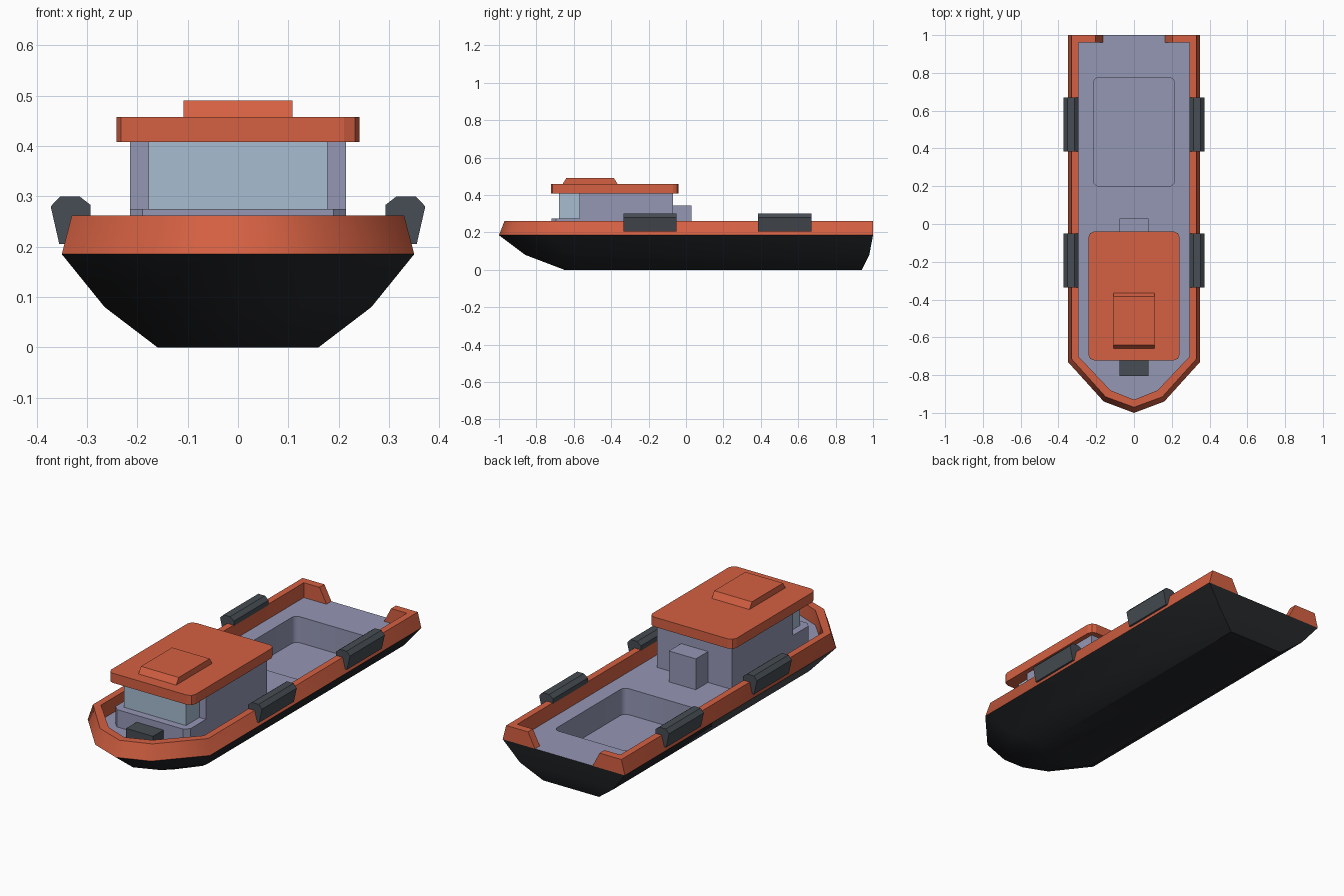
import bpy, bmesh, math

if "Cube" in bpy.data.objects:
    bpy.data.objects.remove(bpy.data.objects["Cube"])


def mat(name, rgb):
    m = bpy.data.materials.new(name)
    m.diffuse_color = (*rgb, 1)
    m.use_nodes = True
    m.node_tree.nodes["Principled BSDF"].inputs["Base Color"].default_value = m.diffuse_color
    return m


ORANGE = mat("orange", (0.66, 0.118, 0.055))
BLACK = mat("hull_black", (0.018, 0.020, 0.023))
RUBBER = mat("rubber_grey", (0.062, 0.074, 0.088))
LAVENDER = mat("lavender_grey", (0.30, 0.31, 0.46))
GLASS = mat("glass_blue", (0.39, 0.51, 0.64))
DECK = 0.185


def finish(bm, name, material, smooth=None):
    bmesh.ops.recalc_face_normals(bm, faces=bm.faces)
    me = bpy.data.meshes.new(name)
    bm.to_mesh(me)
    bm.free()
    ob = bpy.data.objects.new(name, me)
    bpy.context.collection.objects.link(ob)
    me.materials.append(material)
    if smooth:
        bpy.ops.object.select_all(action='DESELECT')
        ob.select_set(True)
        bpy.context.view_layer.objects.active = ob
        bpy.ops.object.shade_smooth_by_angle(angle=math.radians(smooth))
    return ob


def loft(name, rings, material, closed=False, caps=True, smooth=None):
    """Skin a list of equal-length rings; cap the first and last."""
    bm = bmesh.new()
    vs = [[bm.verts.new(p) for p in r] for r in rings]
    n = len(rings[0])
    for a, b in zip(vs, vs[1:]):
        for i in range(n if closed else n - 1):
            j = (i + 1) % n
            bm.faces.new((a[i], a[j], b[j], b[i]))
    if caps:
        bm.faces.new(vs[0])
        bm.faces.new(vs[-1])
    return finish(bm, name, material, smooth)


def prism(name, outline, z0, z1, material):
    return loft(name, [[(x, y, z) for x, y in outline] for z in (z0, z1)], material, closed=True)


def box(name, x, y0, y1, z0, z1, material):
    return prism(name, [(-x, y0), (x, y0), (x, y1), (-x, y1)], z0, z1, material)


def rounded(x, y0, y1, r, steps):
    """Rectangle outline with rounded corners."""
    pts = []
    for cx, cy, a in ((x - r, y1 - r, 0), (r - x, y1 - r, 90), (r - x, y0 + r, 180), (x - r, y0 + r, 270)):
        for i in range(steps + 1):
            t = math.radians(a + 90 * i / steps)
            pts.append((cx + r * math.cos(t), cy + r * math.sin(t)))
    return pts


def plan(half, z):
    """Mirror half a boat outline (stern to bow) into a full open path."""
    return [(x, y, z) for x, y in half] + [(-x, y, z) for x, y in half[-2::-1]]


SHEER = [(0.35, 1), (0.35, -0.73), (0.16, -0.94), (0, -1)]
CHINE = [(0.265, 0.98), (0.265, -0.63), (0.125, -0.81), (0, -0.86)]
KEEL = [(0.16, 0.94), (0.16, -0.52), (0.075, -0.625), (0, -0.65)]
RIM_OUT = [(0.33, 1), (0.33, -0.715), (0.15, -0.915), (0, -0.97)]
RIM_IN = [(0.295, 1), (0.295, -0.70), (0.125, -0.88), (0, -0.93)]

# Hull: three stacked outlines, open at the top where the deck sits
bm = bmesh.new()
rings = [[bm.verts.new(p) for p in plan(h, z)] for h, z in ((KEEL, 0), (CHINE, 0.08), (SHEER, DECK))]
for a, b in zip(rings, rings[1:]):
    for i in range(len(a)):
        j = (i + 1) % len(a)
        bm.faces.new((a[i], a[j], b[j], b[i]))
bm.faces.new(rings[0])
finish(bm, "hull", BLACK, 35)

# Bulwark: a rim section swept around the bow
sections = [plan(SHEER, DECK), plan(RIM_OUT, 0.262), plan(RIM_IN, 0.262), plan(RIM_IN, DECK)]
loft("bulwark", list(zip(*sections)), ORANGE, closed=True, smooth=45)

# Stern stubs at the ends of the bulwark
for s, side in ((1, "right"), (-1, "left")):
    prof = [(0.30, DECK), (0.165, DECK), (0.205, 0.262), (0.30, 0.262)]
    loft("stern_stub_" + side, [[(s * x, y, z) for x, z in prof] for y in (0.96, 1)],
         ORANGE, closed=True)

# Deck with a sunken cargo well
bm = bmesh.new()


def loop(pts):
    vs = [bm.verts.new(p) for p in pts]
    return vs, [bm.edges.new((vs[i], vs[(i + 1) % len(vs)])) for i in range(len(vs))]


well = rounded(0.215, 0.20, 0.775, 0.03, 4)
_, outer = loop(plan(SHEER, DECK))
top, inner = loop([(x, y, DECK) for x, y in well])
bmesh.ops.triangle_fill(bm, edges=outer + inner, use_beauty=True, normal=(0, 0, 1))
floor = [bm.verts.new((x, y, 0.05)) for x, y in well]
for i in range(len(top)):
    j = (i + 1) % len(top)
    bm.faces.new((top[i], top[j], floor[j], floor[i]))
bm.faces.new(floor)
finish(bm, "deck", LAVENDER, 30)

# Wheelhouse: cabin, window block, ledge, roof and hatch
box("cabin", 0.215, -0.57, -0.07, DECK, 0.41, LAVENDER)
box("front_windows", 0.178, -0.68, -0.56, 0.27, 0.41, GLASS)
prism("window_ledge", [(0.215, -0.56), (0.215, -0.695), (0.19, -0.72),
                       (-0.19, -0.72), (-0.215, -0.695), (-0.215, -0.56)], DECK, 0.275, LAVENDER)
prism("roof", rounded(0.241, -0.722, -0.04, 0.03, 2), 0.408, 0.458, ORANGE)
hatch = [(-0.66, 0.458), (-0.64, 0.49), (-0.385, 0.49), (-0.365, 0.458)]
loft("roof_hatch", [[(x, y, z) for y, z in hatch] for x in (-0.108, 0.108)], ORANGE, closed=True)

# Deck fittings
box("rear_locker", 0.077, -0.08, 0.03, DECK, 0.345, LAVENDER)
box("bow_bollard", 0.077, -0.805, -0.715, DECK, 0.24, RUBBER)

# Fenders hooked over the bulwark
FENDER = [(0.372, 0.28), (0.353, 0.30), (0.315, 0.30), (0.293, 0.283),
          (0.293, 0.258), (0.325, 0.258), (0.34, 0.205), (0.355, 0.205)]
for s, side in ((1, "right"), (-1, "left")):
    for y0, y1, end in ((-0.335, -0.05, "front"), (0.385, 0.67, "rear")):
        loft(f"fender_{end}_{side}", [[(s * x, y, z) for x, z in FENDER] for y in (y0, y1)],
             RUBBER, closed=True)
